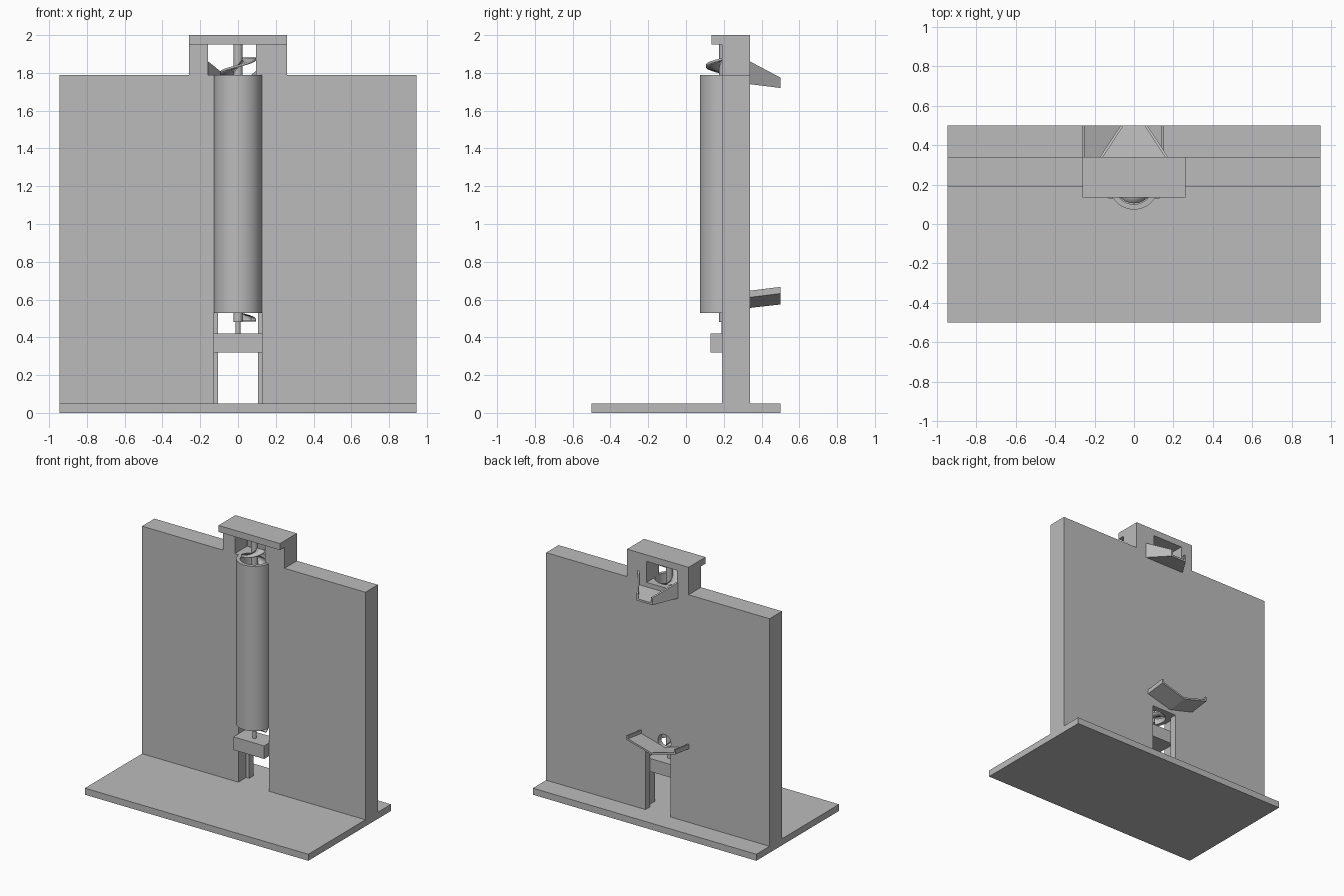
import bpy, bmesh, math
from mathutils import Vector

old = bpy.data.objects.get("Cube")
if old:
    bpy.data.objects.remove(old, do_unlink=True)

GREY = (0.5, 0.5, 0.5, 1)
mat = bpy.data.materials.new("plain grey")
mat.use_nodes = True
mat.diffuse_color = GREY
mat.node_tree.nodes["Principled BSDF"].inputs["Base Color"].default_value = GREY

AXIS_Y = 0.2          # the screw and tube share this axis
SCREW_R = 0.095


def finish(name, bm, smooth=False):
    bmesh.ops.recalc_face_normals(bm, faces=bm.faces)
    me = bpy.data.meshes.new(name)
    bm.to_mesh(me)
    bm.free()
    me.materials.append(mat)
    ob = bpy.data.objects.new(name, me)
    bpy.context.collection.objects.link(ob)
    if smooth:
        activate(ob)
        bpy.ops.object.shade_smooth_by_angle(angle=math.radians(35))
    return ob


def activate(ob):
    bpy.ops.object.select_all(action='DESELECT')
    ob.select_set(True)
    bpy.context.view_layer.objects.active = ob


def slab(name, corners, offset):
    """A flat polygon pushed along an offset into a solid."""
    bm = bmesh.new()
    face = bm.faces.new([bm.verts.new(c) for c in corners])
    ext = bmesh.ops.extrude_face_region(bm, geom=[face], use_keep_orig=True)
    moved = [g for g in ext["geom"] if isinstance(g, bmesh.types.BMVert)]
    bmesh.ops.translate(bm, verts=moved, vec=Vector(offset))
    return finish(name, bm)


def box(name, x0, x1, y0, y1, z0, z1):
    return slab(name, [(x0, y0, z0), (x1, y0, z0), (x1, y1, z0), (x0, y1, z0)],
                (0, 0, z1 - z0))


def lathe(name, profile, steps=64):
    """Revolve a closed (radius, height) outline round the screw axis."""
    bm = bmesh.new()
    rings = []
    for i in range(steps):
        a = math.tau * i / steps
        rings.append([bm.verts.new((r * math.cos(a), AXIS_Y + r * math.sin(a), z))
                      for r, z in profile])
    n = len(profile)
    for i in range(steps):
        a, b = rings[i], rings[(i + 1) % steps]
        for j in range(n):
            k = (j + 1) % n
            bm.faces.new((a[j], b[j], b[k], a[k]))
    bmesh.ops.remove_doubles(bm, verts=bm.verts, dist=1e-5)
    return finish(name, bm, True)


def rod(name, r, z0, z1):
    return lathe(name, [(0, z0), (r, z0), (r, z1), (0, z1)], 32)


def cut(target, cutter):
    activate(target)
    mod = target.modifiers.new("cut", 'BOOLEAN')
    mod.operation = 'DIFFERENCE'
    mod.solver = 'EXACT'
    mod.object = cutter
    bpy.ops.object.modifier_apply(modifier=mod.name)


# Base and upright wall
box("base", -0.945, 0.945, -0.5, 0.5, 0, 0.05)
wall = box("wall", -0.945, 0.945, 0.19, 0.34, 0.05, 1.79)

# Lift tube
tube = lathe("lift_tube", [(0.1, 0.53), (0.127, 0.53), (0.127, 1.79), (0.1, 1.79)])

# Wall slot, tube bore and ball inlet
inlet = slab("inlet_cutter",
             [(-0.055 + 0.055 * math.cos(math.tau * i / 32), 0.23,
               0.612 + 0.055 * math.sin(math.tau * i / 32)) for i in range(32)],
             (0, 0.2, 0))
cutters = [box("wide_slot_cutter", -0.13, 0.13, 0.1, 0.285, 0.04, 0.53),
           box("narrow_slot_cutter", -0.105, 0.105, 0.1, 0.4, 0.04, 0.53),
           rod("bore_cutter", 0.115, 0.5, 1.85),
           inlet]
for c in cutters:
    cut(wall, c)
cut(tube, inlet)
for c in cutters:
    bpy.data.objects.remove(c, do_unlink=True)

# Top bearing housing
box("housing_right_leg", -0.26, -0.16, 0.19, 0.34, 1.79, 1.95)
box("housing_left_leg", 0.095, 0.26, 0.19, 0.34, 1.79, 1.95)
box("housing_cap", -0.26, 0.26, 0.135, 0.34, 1.95, 2)

# Lower bearing block and shaft
box("bearing_block", -0.13, 0.13, 0.13, 0.285, 0.32, 0.42)
rod("shaft_pin", 0.013, 0.4, 0.49)
rod("shaft", 0.024, 0.48, 1.96)

# Screw blade
bm = bmesh.new()
turns, per_turn, z0, z1 = 9, 40, 0.49, 1.875
prev = None
for i in range(turns * per_turn + 1):
    a = math.tau * i / per_turn
    z = z0 + (z1 - z0) * i / (turns * per_turn)
    pair = [bm.verts.new((r * math.cos(a), AXIS_Y + r * math.sin(a), z))
            for r in (0.018, SCREW_R)]
    if prev:
        bm.faces.new((prev[0], prev[1], pair[1], pair[0]))
    prev = pair
blade = finish("screw_blade", bm, True)
solid = blade.modifiers.new("thickness", 'SOLIDIFY')
solid.thickness = 0.012
solid.offset = 0

# Tapered outlet chute
slab("outlet_floor", [(-0.165, 0.34, 1.74), (0.165, 0.34, 1.74),
                      (0.062, 0.5, 1.72), (-0.062, 0.5, 1.72)], (0, 0, 0.015))
for s, side in ((1, "left"), (-1, "right")):
    slab("outlet_wall_" + side,
         [(s * 0.172, 0.34, 1.74), (s * 0.067, 0.5, 1.72),
          (s * 0.067, 0.5, 1.775), (s * 0.172, 0.34, 1.86)], (-s * 0.015, 0, 0))

    # V-shaped inlet chute, rising away from the wall
    mid, end = -0.055, -0.055 + s * 0.207
    slab("inlet_floor_" + side,
         [(mid, 0.34, 0.556), (end, 0.34, 0.612),
          (end, 0.5, 0.632), (mid, 0.5, 0.574)], (0, 0, 0.014))
    slab("inlet_lip_" + side,
         [(end, 0.34, 0.612), (end, 0.5, 0.632),
          (end, 0.5, 0.667), (end, 0.34, 0.647)], (-s * 0.012, 0, 0))
